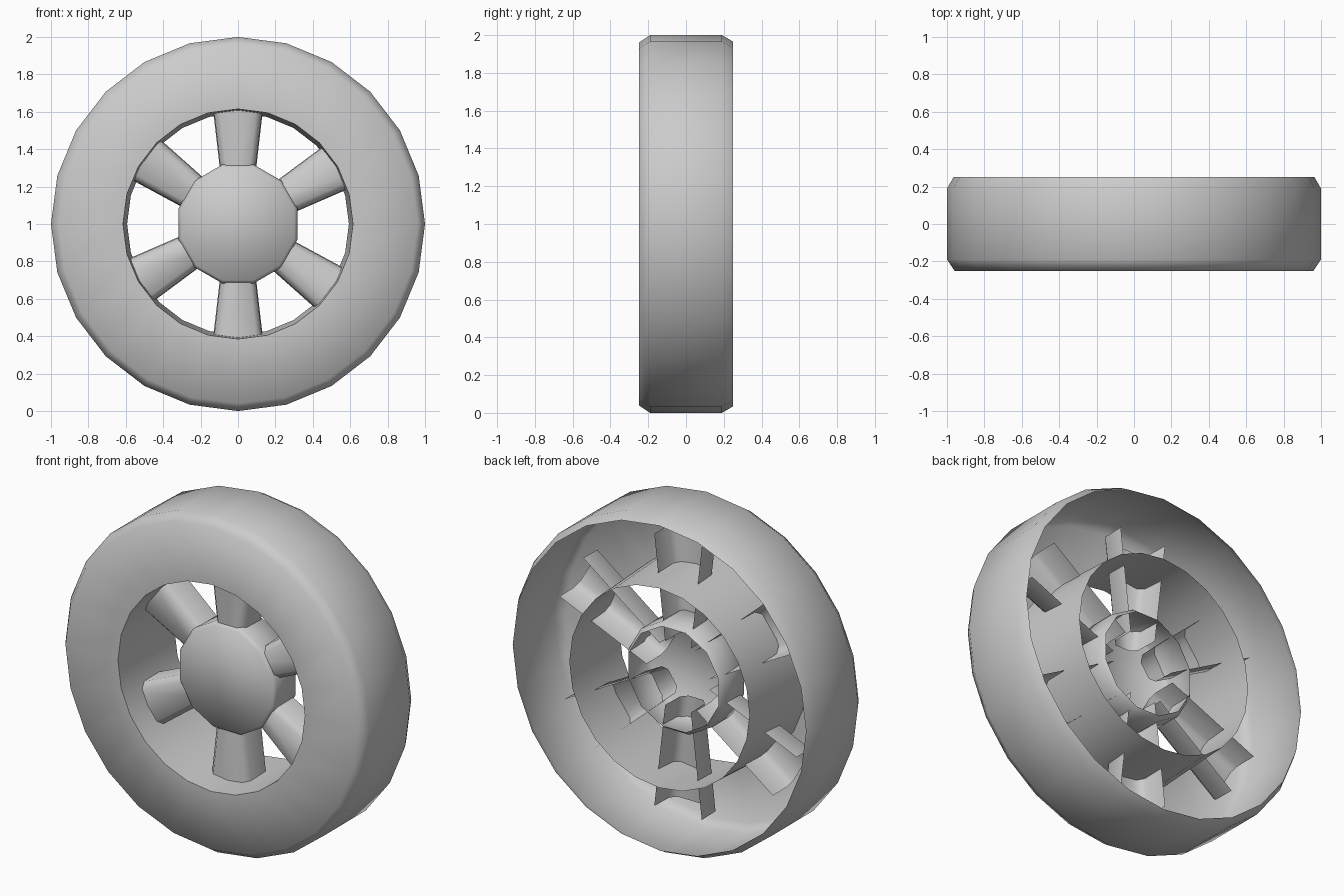
import bpy, bmesh, math
from mathutils import Matrix

cube = bpy.data.objects.get("Cube")
if cube:
    bpy.data.objects.remove(cube, do_unlink=True)

CENTRE_Z = 1.0

grey = bpy.data.materials.new("plain_grey")
grey.use_nodes = True
COLOUR = (0.6, 0.6, 0.6, 1)
grey.diffuse_color = COLOUR
grey.node_tree.nodes["Principled BSDF"].inputs["Base Color"].default_value = COLOUR


def finish(name, bm, angle):
    mesh = bpy.data.meshes.new(name)
    bm.to_mesh(mesh)
    bm.free()
    mesh.materials.append(grey)
    obj = bpy.data.objects.new(name, mesh)
    bpy.context.collection.objects.link(obj)
    bpy.ops.object.select_all(action='DESELECT')
    obj.select_set(True)
    bpy.context.view_layer.objects.active = obj
    bpy.ops.object.shade_smooth_by_angle(angle=math.radians(angle))
    return obj


def loft(bm, rows, closed):
    """Skin quads between neighbouring rows of points."""
    rows = [[bm.verts.new(p) for p in row] for row in rows]
    for a, b in zip(rows, rows[1:]):
        n = len(a)
        for i in range(n if closed else n - 1):
            j = (i + 1) % n
            bm.faces.new((a[i], a[j], b[j], b[i]))
    return rows


def ring(radius, y, sides, turn=0):
    """Circle of points around the wheel axis."""
    steps = [math.tau * (i + turn) / sides for i in range(sides)]
    return [(radius * math.sin(t), y, CENTRE_Z + radius * math.cos(t)) for t in steps]


# Tyre: open-backed shell from the rear tread edge to the rear of the inner tube
bm = bmesh.new()
profile = [(0.965, 0.25), (1, 0.19), (1, -0.19), (0.96, -0.25), (0.615, -0.25), (0.593, 0.25)]
loft(bm, [ring(r, y, 24) for r, y in profile], True)
finish("tyre", bm, 60)

# Hub: capped front, open back with a small turned-in lip
bm = bmesh.new()
profile = [(0.305, 0.115), (0.328, 0.09), (0.328, -0.09), (0.312, -0.115)]
rows = loft(bm, [ring(r, y, 12, 0.5) for r, y in profile], True)
bm.faces.new(rows[-1])
finish("hub", bm, 60)


# Spokes: flared channels, open at the back and at both ends
def channel(radius):
    w = 0.063 + 0.115 * radius
    half = [(w, 0.075), (w - 0.004, -0.06), (w - 0.035, -0.095)]
    section = [(-x, y) for x, y in half] + [(x, y) for x, y in reversed(half)]
    return [(x, y, radius) for x, y in section]


for number, degrees in enumerate((30, 90, 145, 210, 270, 325), 1):
    bm = bmesh.new()
    loft(bm, [channel(0.19), channel(0.81)], False)
    bm.transform(Matrix.Translation((0, 0, CENTRE_Z))
                 @ Matrix.Rotation(math.radians(90 - degrees), 4, 'Y'))
    finish(f"spoke_{number}", bm, 60)
